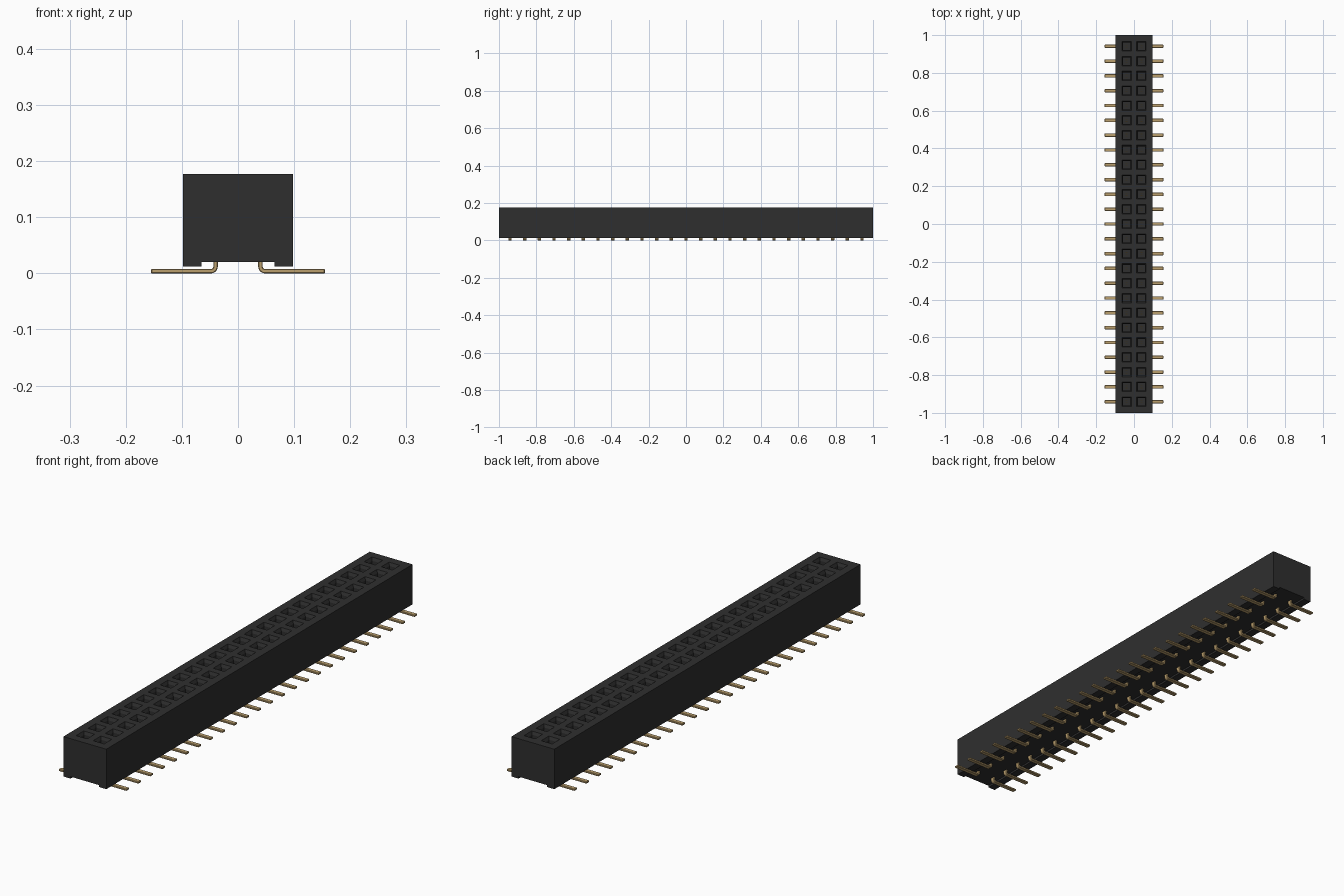
import bpy, bmesh, math
from mathutils import Vector

cube = bpy.data.objects.get("Cube")
if cube:
    bpy.data.objects.remove(cube)

ROWS, PITCH = 25, 0.0784
COL_X = PITCH / 2
HALF_W, HALF_L = 0.098, 1.0
TOP, BASE, CHANNEL_Z, CHANNEL_X = 0.177, 0.012, 0.02, 0.065
ROW_Y = [(i - (ROWS - 1) / 2) * PITCH for i in range(ROWS)]


def material(name, colour, rough):
    m = bpy.data.materials.new(name)
    m.use_nodes = True
    m.diffuse_color = (*colour, 1)
    bsdf = m.node_tree.nodes["Principled BSDF"]
    bsdf.inputs["Base Color"].default_value = (*colour, 1)
    bsdf.inputs["Roughness"].default_value = rough
    return m


black = material("black plastic", (0.028, 0.028, 0.028), 0.6)
gold = material("gold plating", (0.50, 0.35, 0.155), 0.4)


def finish(name, bm, mat):
    bmesh.ops.recalc_face_normals(bm, faces=bm.faces)
    me = bpy.data.meshes.new(name)
    bm.to_mesh(me)
    bm.free()
    me.materials.append(mat)
    ob = bpy.data.objects.new(name, me)
    bpy.context.collection.objects.link(ob)
    return ob


def extrude_profile(bm, points, y0, y1):
    """Closed x-z outline swept along y."""
    face = bm.faces.new([bm.verts.new((x, y0, z)) for x, z in points])
    out = bmesh.ops.extrude_face_region(bm, geom=[face])
    verts = [g for g in out["geom"] if isinstance(g, bmesh.types.BMVert)]
    bmesh.ops.translate(bm, verts=verts, vec=(0, y1 - y0, 0))


# Housing: channelled block whose top is a grid with funnel-shaped sockets
bm = bmesh.new()
right = [(HALF_W, TOP), (HALF_W, BASE), (CHANNEL_X, BASE), (CHANNEL_X, CHANNEL_Z)]
extrude_profile(bm, right + [(-x, z) for x, z in reversed(right)], -HALF_L, HALF_L)
bm.normal_update()
bmesh.ops.delete(bm, geom=[f for f in bm.faces
                           if f.calc_center_median().z > TOP - 0.001], context="FACES_ONLY")
MOUTH, BORE, FLOOR = 0.025, 0.017, 0.04
xs = [-HALF_W] + [c + s * MOUTH for c in (-COL_X, COL_X) for s in (-1, 1)] + [HALF_W]
ys = [-HALF_L] + [c + s * MOUTH for c in ROW_Y for s in (-1, 1)] + [HALF_L]
grid = [[bm.verts.new((x, y, TOP)) for y in ys] for x in xs]
sockets = []
for i in range(len(xs) - 1):
    for j in range(len(ys) - 1):
        f = bm.faces.new((grid[i][j], grid[i + 1][j], grid[i + 1][j + 1], grid[i][j + 1]))
        if i % 2 and j % 2:
            sockets.append(f)
bm.normal_update()
bmesh.ops.inset_individual(bm, faces=sockets, thickness=MOUTH - BORE, depth=-0.012)
out = bmesh.ops.extrude_discrete_faces(bm, faces=sockets)
for f in out["faces"]:
    for v in f.verts:
        v.co.z = FLOOR
# Close the bore walls between each funnel rim and its floor
bmesh.ops.remove_doubles(bm, verts=bm.verts, dist=0.0001)
rims = [e for e in bm.edges if e.is_boundary and abs(e.verts[0].co.z - TOP + 0.012) < 0.001
        and abs(e.verts[1].co.z - TOP + 0.012) < 0.001]
if rims:
    walls = bmesh.ops.extrude_edge_only(bm, edges=rims)
    for v in walls["geom"]:
        if isinstance(v, bmesh.types.BMVert):
            v.co.z = FLOOR
    bmesh.ops.remove_doubles(bm, verts=bm.verts, dist=0.0001)
finish("housing", bm, black)


# Gull-wing leg outline, with a rounded bend
THICK, BEND, LEG_X, TIP_X = 0.008, 0.012, 0.036, 0.155


def arc(radius):
    cx, cz = LEG_X + BEND, BEND
    return [(cx - radius * math.cos(a), cz - radius * math.sin(a))
            for a in (k * math.pi / 10 for k in range(6))]


outline = ([(LEG_X, 0.03)] + arc(BEND) + [(TIP_X, 0), (TIP_X, THICK)]
           + list(reversed(arc(BEND - THICK))) + [(LEG_X + THICK, 0.03)])


def box(bm, centre, size):
    verts = bmesh.ops.create_cube(bm, size=1)["verts"]
    for v in verts:
        v.co = Vector(centre) + Vector([a * b for a, b in zip(v.co, size)])


for side, label in ((1, "left"), (-1, "right")):
    legs, springs = bmesh.new(), bmesh.new()
    for y in ROW_Y:
        extrude_profile(legs, [(side * x, z) for x, z in outline], y - 0.009, y + 0.009)
        # Paired spring leaves inside the socket
        for s in (-1, 1):
            box(springs, (side * COL_X, y + s * 0.006, 0.075), (0.012, 0.003, 0.075))
    ob = finish(label + "_legs", legs, gold)
    mod = ob.modifiers.new("soft edges", "BEVEL")
    mod.width, mod.segments = 0.0015, 1
    mod.limit_method, mod.angle_limit = "ANGLE", math.radians(60)
    finish(label + "_contact_springs", springs, gold)
